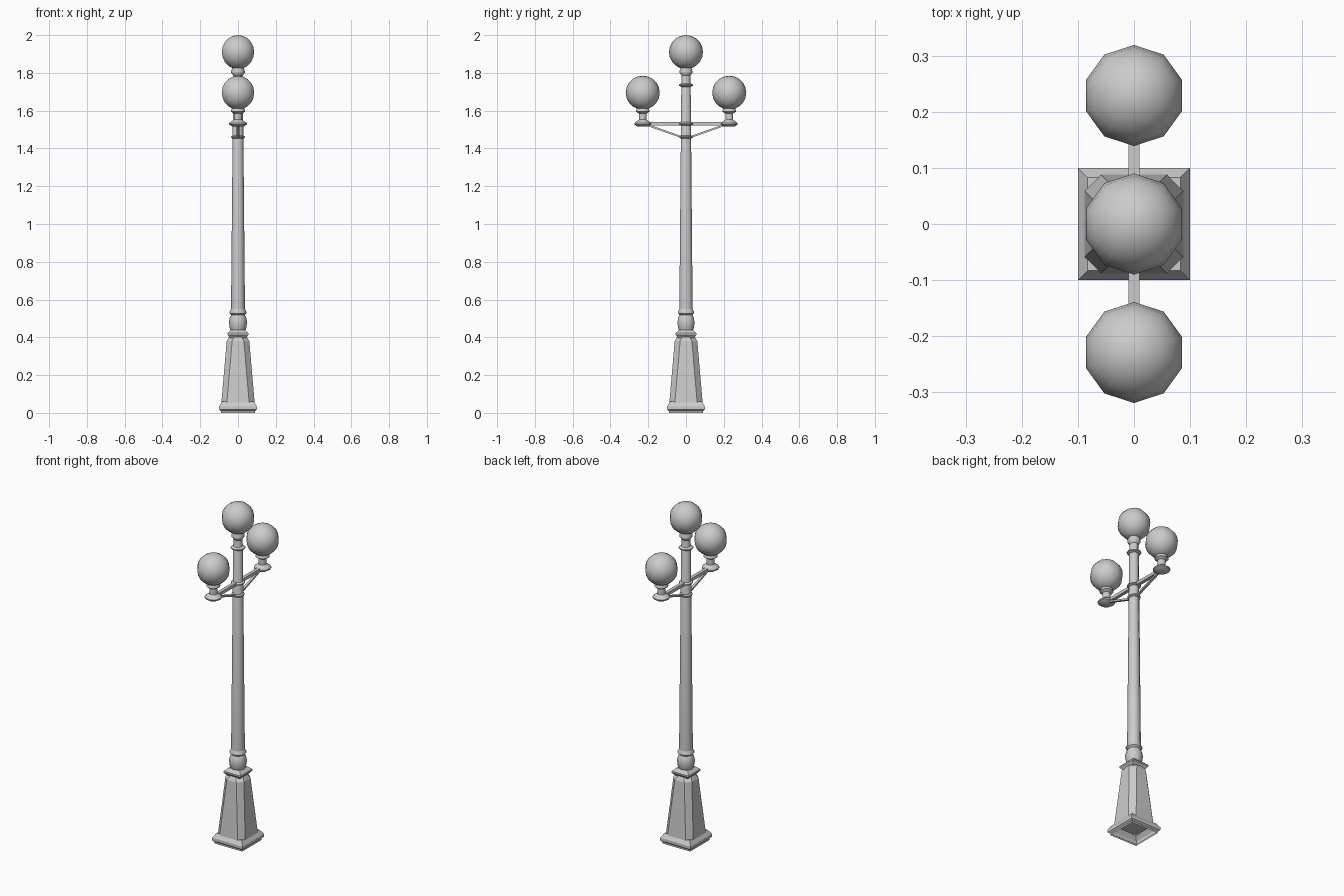
import bpy, bmesh, math
from mathutils import Vector

if "Cube" in bpy.data.objects:
    bpy.data.objects.remove(bpy.data.objects["Cube"])


def finish(name, bm, angle=None):
    bmesh.ops.recalc_face_normals(bm, faces=bm.faces)
    mesh = bpy.data.meshes.new(name)
    bm.to_mesh(mesh)
    bm.free()
    ob = bpy.data.objects.new(name, mesh)
    bpy.context.collection.objects.link(ob)
    if angle:
        bpy.ops.object.select_all(action='DESELECT')
        ob.select_set(True)
        bpy.context.view_layer.objects.active = ob
        bpy.ops.object.shade_smooth_by_angle(angle=math.radians(angle))
    return ob


def stack(name, loops, angle=None, cap_bottom=True):
    """Skin a pile of equally sized point loops."""
    bm = bmesh.new()
    rings = [[bm.verts.new(p) for p in loop] for loop in loops]
    n = len(rings[0])
    for a, b in zip(rings, rings[1:]):
        for i in range(n):
            j = (i + 1) % n
            bm.faces.new((a[i], a[j], b[j], b[i]))
    bm.faces.new(rings[-1])
    if cap_bottom:
        bm.faces.new(rings[0][::-1])
    return finish(name, bm, angle)


def turned(name, profile, y=0.0, sides=10):
    """Round part from (radius, z) pairs."""
    loops = [[(r * math.cos(math.tau * i / sides), y + r * math.sin(math.tau * i / sides), z)
              for i in range(sides)] for r, z in profile]
    return stack(name, loops, 40)


def square(name, profile, cut=0.0, cap_bottom=True):
    """Square part from (half width, z) pairs, optionally with cut corners."""
    loops = []
    for h, z in profile:
        c = h - cut
        if cut:
            pts = [(h, -c), (h, c), (c, h), (-c, h), (-h, c), (-h, -c), (-c, -h), (c, -h)]
        else:
            pts = [(h, -h), (h, h), (-h, h), (-h, -h)]
        loops.append([(x, y, z) for x, y in pts])
    return stack(name, loops, None, cap_bottom)


def globe(name, y, z):
    bm = bmesh.new()
    bmesh.ops.create_uvsphere(bm, u_segments=10, v_segments=10, radius=0.09)
    bmesh.ops.translate(bm, verts=bm.verts, vec=(0, y, z))
    finish(name, bm, 60)


def bar(name, start, end, width, height):
    """Rectangular bar in the yz plane."""
    a, b = Vector(start), Vector(end)
    d = (b - a).normalized()
    side, up = Vector((width / 2, 0, 0)), Vector((0, -d.z, d.y)) * height / 2
    stack(name, [[p + side + up, p - side + up, p - side - up, p + side - up] for p in (a, b)])


# Square plinth, tapered pedestal with cut corners, and cap
square("plinth", [(0.09, 0), (0.09, 0.01), (0.1, 0.018), (0.1, 0.035), (0.083, 0.06)], cap_bottom=False)
square("pedestal", [(0.088, 0.055), (0.06, 0.38), (0.047, 0.402)], 0.029, cap_bottom=False)
square("pedestal_cap", [(0.042, 0.397), (0.055, 0.413), (0.055, 0.422), (0.036, 0.44)])

# Turned bulb and collar under the column
turned("column_bulb", [(0.036, 0.43), (0.044, 0.45), (0.048, 0.48), (0.043, 0.505), (0.032, 0.525)])
turned("lower_collar", [(0.032, 0.515), (0.045, 0.527), (0.045, 0.535), (0.035, 0.552)])

# Tapered column with its rings
turned("column", [(0.037, 0.54), (0.026, 1.73), (0.024, 1.735), (0.024, 1.80)])
for name, r, z in (("brace_ring", 0.036, 1.46), ("arm_ring", 0.038, 1.53), ("upper_ring", 0.039, 1.735)):
    turned(name, [(0.026, z - 0.01), (r, z - 0.003), (r, z + 0.003), (0.026, z + 0.01)])
turned("top_globe_cup", [(0.024, 1.785), (0.036, 1.80), (0.036, 1.808), (0.028, 1.832)])
globe("top_globe", 0, 1.91)

# Two side arms with braces, holders and globes
for label, s in (("front", -1), ("back", 1)):
    y = 0.229 * s
    bar(label + "_arm", (0, 0.01 * s, 1.53), (0, y, 1.53), 0.02, 0.018)
    bar(label + "_brace", (0, 0.015 * s, 1.457), (0, 0.205 * s, 1.524), 0.014, 0.01)
    turned(label + "_holder", [(0.03, 1.516), (0.047, 1.527), (0.047, 1.534), (0.026, 1.549),
                               (0.022, 1.552), (0.022, 1.585), (0.038, 1.595), (0.038, 1.601),
                               (0.028, 1.62)], y)
    globe(label + "_globe", y, 1.695)
